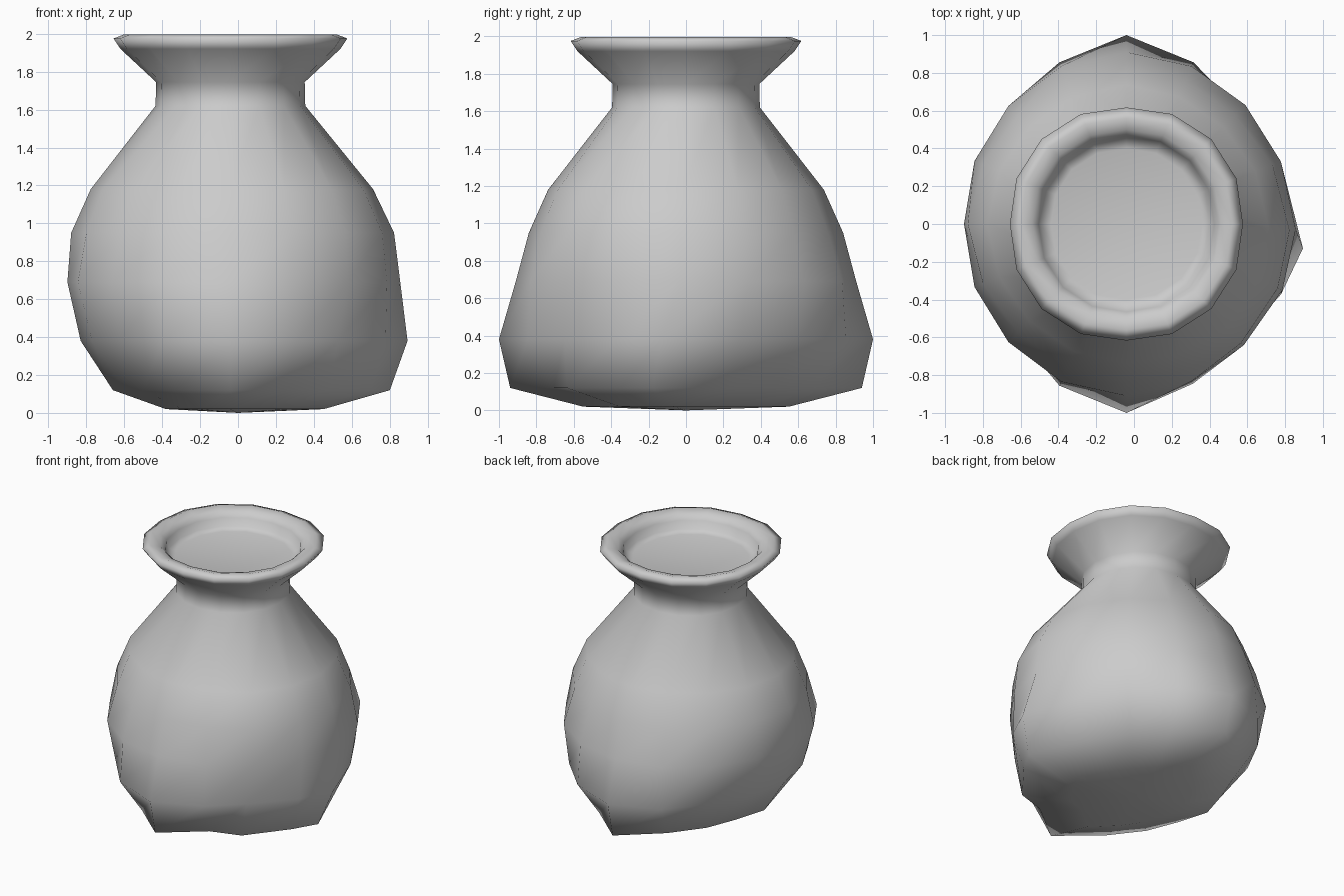
import bpy, bmesh, math

if "Cube" in bpy.data.objects:
    bpy.data.objects.remove(bpy.data.objects["Cube"])

SIDES = 16
CX = -0.04  # the neck axis sits slightly left of centre

# How strongly each side sags outward (front, back and right bulge)
LOW = [0.75, 0.25, 0.20, 0.40, 1.0, 0.40, 0.10, -0.07,
       0.0, -0.07, 0.10, 0.40, 1.0, 0.45, 0.62, 0.62]
MID = [0.73, 0.22, 0.30, 0.65, 1.0, 0.65, 0.17, 0.0,
       0.0, 0.0, 0.17, 0.65, 1.0, 0.60, 0.35, 0.52]
HIGH = [0.4, 0.2, 0, 0, 0, 0, 0, 0, 0, 0, 0, 0, 0, 0.3, 1.0, 0.8]
LEAN = {0: 12, 1: 3, 14: 6, 15: 3}  # degrees the right side twists forward

# Rings from base to filling: height, radius, diagonal swell, bulge, sag pattern
RINGS = [
    (0.02, 0.34, 0.0, 0.21, LOW), (0.12, 0.62, 0.0, 0.32, LOW),
    (0.38, 0.79, 0.0, 0.21, MID), (0.69, 0.86, 0.018, 0.05, MID),
    (0.95, 0.84, -0.03, 0.06, HIGH), (1.18, 0.737, -0.015, 0.04, HIGH),
    (1.62, 0.395, 0.01, 0, HIGH), (1.745, 0.392, 0.01, 0, HIGH),
    (1.92, 0.58, 0.025, 0, HIGH), (1.975, 0.617, 0.03, 0, HIGH),
    (1.997, 0.56, 0.03, 0, HIGH), (1.98, 0.50, 0.02, 0, HIGH),
    (1.945, 0.465, 0.02, 0, HIGH), (1.885, 0.45, 0.02, 0, HIGH),
    (1.87, 0.40, 0.02, 0, HIGH),
]


def ring(bm, z, r, swell, bulge, sag):
    verts = []
    for k in range(SIDES):
        a = 2 * math.pi * k / SIDES
        d = r * (1 + swell * abs(math.sin(2 * a))) + bulge * sag[k]
        a -= math.radians(LEAN.get(k, 0)) * bulge / 0.32
        verts.append(bm.verts.new((CX + d * math.cos(a), d * math.sin(a), z)))
    return verts


bm = bmesh.new()
loops = [ring(bm, *p) for p in RINGS]

# Walls, neck and rim
for lo, hi in zip(loops, loops[1:]):
    for k in range(SIDES):
        n = (k + 1) % SIDES
        bm.faces.new((lo[k], lo[n], hi[n], hi[k]))

# Shallow pointed base and flat filling inside the mouth
base = bm.verts.new((0, 0, 0))
top = bm.verts.new((CX, 0, 1.87))
for k in range(SIDES):
    n = (k + 1) % SIDES
    bm.faces.new((base, loops[0][n], loops[0][k]))
    bm.faces.new((top, loops[-1][k], loops[-1][n]))

bmesh.ops.recalc_face_normals(bm, faces=bm.faces)
for f in bm.faces:
    f.smooth = True

mesh = bpy.data.meshes.new("sagging_pot")
bm.to_mesh(mesh)
bm.free()
pot = bpy.data.objects.new("sagging_pot", mesh)
bpy.context.collection.objects.link(pot)
